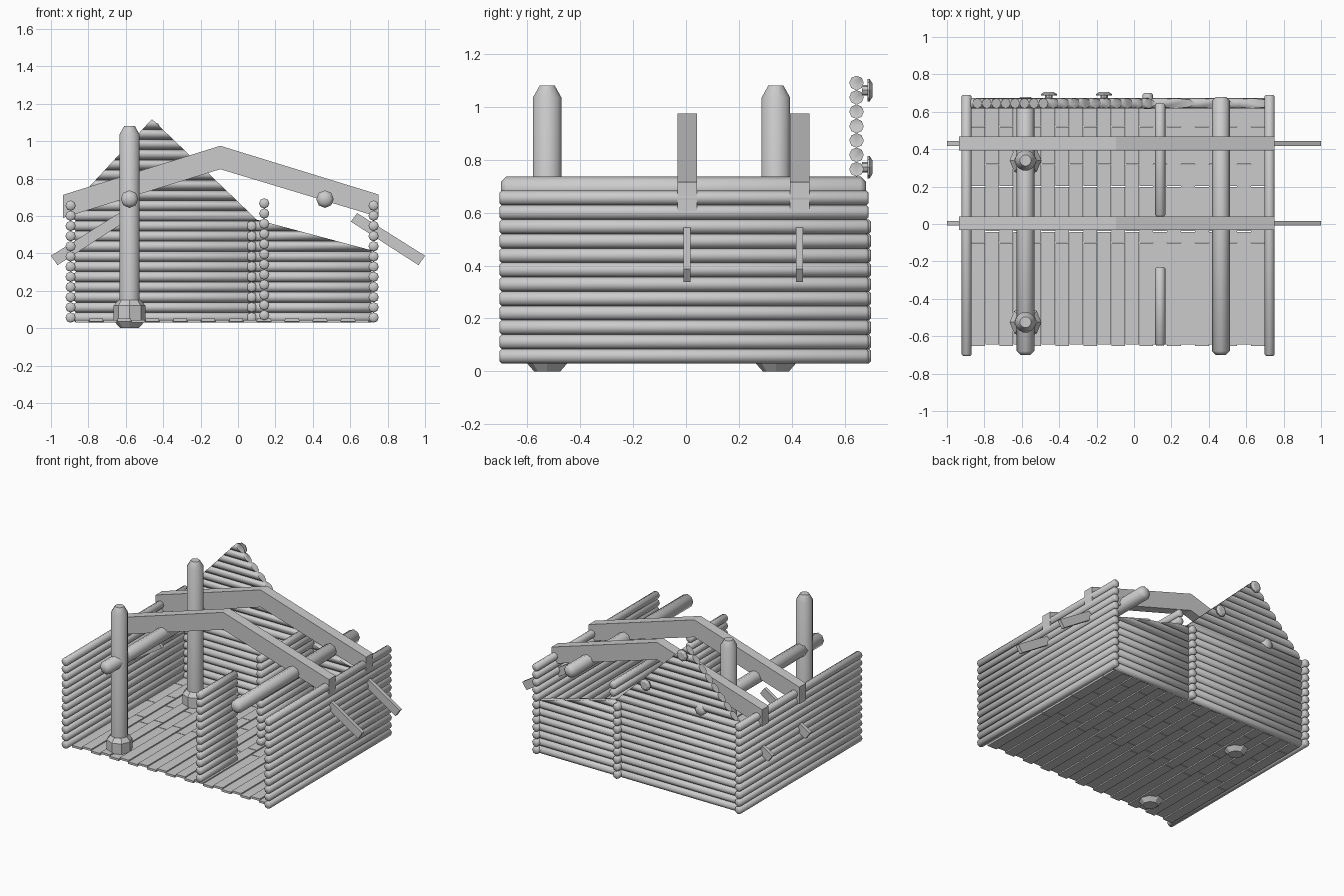
import bpy, bmesh, math
from mathutils import Vector

cube = bpy.data.objects.get("Cube")
if cube:
    bpy.data.objects.remove(cube, do_unlink=True)

wood = bpy.data.materials.new("plain grey wood")
wood.use_nodes = True
GREY = (0.6, 0.6, 0.6, 1)
wood.diffuse_color = GREY
wood.node_tree.nodes["Principled BSDF"].inputs["Base Color"].default_value = GREY

PITCH, R, Z0 = 0.0544, 0.0275, 0.057


def finish(bm, name, smooth=False):
    bmesh.ops.recalc_face_normals(bm, faces=bm.faces[:])
    mesh = bpy.data.meshes.new(name)
    bm.to_mesh(mesh)
    bm.free()
    mesh.materials.append(wood)
    obj = bpy.data.objects.new(name, mesh)
    bpy.context.scene.collection.objects.link(obj)
    if smooth:
        bpy.ops.object.select_all(action='DESELECT')
        obj.select_set(True)
        bpy.context.view_layer.objects.active = obj
        bpy.ops.object.shade_smooth_by_angle(angle=math.radians(50))
    return obj


def turned(bm, origin, axis, profile, sides=8):
    """Solid of revolution: profile holds (distance along axis, radius)."""
    axis = Vector(axis)
    u = axis.orthogonal().normalized()
    v = axis.cross(u)
    rings = []
    for t, r in profile:
        rings.append([bm.verts.new(Vector(origin) + axis * t
                      + r * (u * math.cos(a) + v * math.sin(a)))
                      for a in (math.tau * i / sides for i in range(sides))])
    for a, b in zip(rings, rings[1:]):
        for i in range(sides):
            j = (i + 1) % sides
            bm.faces.new((a[i], a[j], b[j], b[i]))
    bm.faces.new(rings[0][::-1])
    bm.faces.new(rings[-1])


def log(bm, origin, axis, length, r=R, bevel=0.008):
    turned(bm, origin, axis, [(0, r - bevel), (bevel, r),
                              (length - bevel, r), (length, r - bevel)])


def box(bm, x0, x1, y0, y1, z0, z1):
    vs = bmesh.ops.create_cube(bm, size=1)["verts"]
    for v in vs:
        v.co = Vector((x1 if v.co.x > 0 else x0, y1 if v.co.y > 0 else y0,
                       z1 if v.co.z > 0 else z0))


def slab(name, outline, y, half):
    """Extrude an x-z outline through y."""
    bm = bmesh.new()
    face = bm.faces.new([bm.verts.new((x, y - half, z)) for x, z in outline])
    ext = bmesh.ops.extrude_face_region(bm, geom=[face])["geom"]
    bmesh.ops.translate(bm, vec=(0, 2 * half, 0),
                        verts=[g for g in ext if isinstance(g, bmesh.types.BMVert)])
    finish(bm, name)


def log_stack(name, x, y0, y1, count, z0=Z0):
    bm = bmesh.new()
    for k in range(count):
        log(bm, (x, y0, z0 + k * PITCH), (0, 1, 0), y1 - y0)
    finish(bm, name, True)


def gable(name, x0, x1, count, cuts):
    """Wall of logs along x, trimmed above each sloping line."""
    bm = bmesh.new()
    for k in range(count):
        log(bm, (x0, 0.645, Z0 + k * PITCH), (1, 0, 0), x1 - x0)
    for (xa, za), (xb, zb) in cuts:
        res = bmesh.ops.bisect_plane(
            bm, geom=bm.verts[:] + bm.edges[:] + bm.faces[:], dist=1e-5,
            plane_co=(xa, 0, za), plane_no=(za - zb, 0, xb - xa), clear_outer=True)
        edges = [g for g in res["geom_cut"] if isinstance(g, bmesh.types.BMEdge)]
        bmesh.ops.edgeloop_fill(bm, edges=edges)
    finish(bm, name, True)


# Side walls, partitions and the short log column at the back joint
log_stack("right_wall", -0.895, -0.705, 0.69, 12)
log_stack("left_wall", 0.725, -0.705, 0.69, 12)
log_stack("front_partition", 0.14, -0.65, -0.23, 12, Z0 + 0.012)
log_stack("back_partition", 0.14, 0.04, 0.645, 12, Z0 + 0.012)
log_stack("back_joint_column", 0.073, 0.615, 0.7, 10)

# Back wall: tall peak and lower lean-to
peak = (-0.46, 1.118)
gable("back_gable", -0.875, 0.1, 20,
      [((-0.81, 0.74), peak), (peak, (0.1, 0.58))])
gable("back_lean_to", 0.08, 0.72, 11, [((0.1, 0.58), (0.7, 0.42))])

# Floor planks, staggered joints, alternate boards slightly raised
bm = bmesh.new()
COLS = 21
width = 1.57 / COLS
for c in range(COLS):
    x = -0.87 + c * width
    odd = c % 2
    joints = [-0.645, -0.04, 0.32, 0.645] if odd else [-0.655, -0.1, 0.2, 0.52, 0.645]
    lift = 0.007 * odd
    for a, b in zip(joints, joints[1:]):
        box(bm, x + 0.001, x + width - 0.001, a + 0.002, b - 0.002,
            0.03 + lift, 0.045 + lift)
finish(bm, "floor_planks")

# Upright posts with faceted footings
for name, y in (("front", -0.525), ("back", 0.34)):
    bm = bmesh.new()
    turned(bm, (-0.58, y, 0), (0, 0, 1),
           [(0.1, 0.056), (1.035, 0.056), (1.08, 0.03)], 12)
    finish(bm, name + "_post", True)
    bm = bmesh.new()
    turned(bm, (-0.58, y, 0), (0, 0, 1),
           [(0, 0.05), (0.04, 0.085), (0.12, 0.085), (0.15, 0.06)])
    finish(bm, name + "_post_footing")

# Long roof logs running front to back
for name, x in (("right", -0.58), ("left", 0.465)):
    bm = bmesh.new()
    log(bm, (x, -0.7, 0.69), (0, 1, 0), 1.38, 0.047, 0.02)
    finish(bm, name + "_roof_log", True)

# Bent rafters and slanted braces
RAFTER = [(-0.935, 0.59), (-0.095, 0.85), (0.75, 0.595),
          (0.75, 0.715), (-0.095, 0.975), (-0.935, 0.713)]
BRACE = [(0.965, 0.337), (1.0, 0.387), (0.637, 0.615), (0.603, 0.57)]
for name, y in (("front", 0.004), ("back", 0.43)):
    slab(name + "_rafter", RAFTER, y, 0.037)
    for side, s in (("left", 1), ("right", -1)):
        slab(f"{name}_{side}_brace", [(s * x, z) for x, z in BRACE], y, 0.013)

# Pegs on the back gable
for i, (x, z) in enumerate([(-0.455, 1.063), (-0.16, 0.772)]):
    bm = bmesh.new()
    turned(bm, (x, 0.665, z), (0, 1, 0), [(0, 0.02), (0.022, 0.02),
                                          (0.022, 0.042), (0.03, 0.042), (0.04, 0.026)])
    finish(bm, f"gable_peg_{i + 1}")
